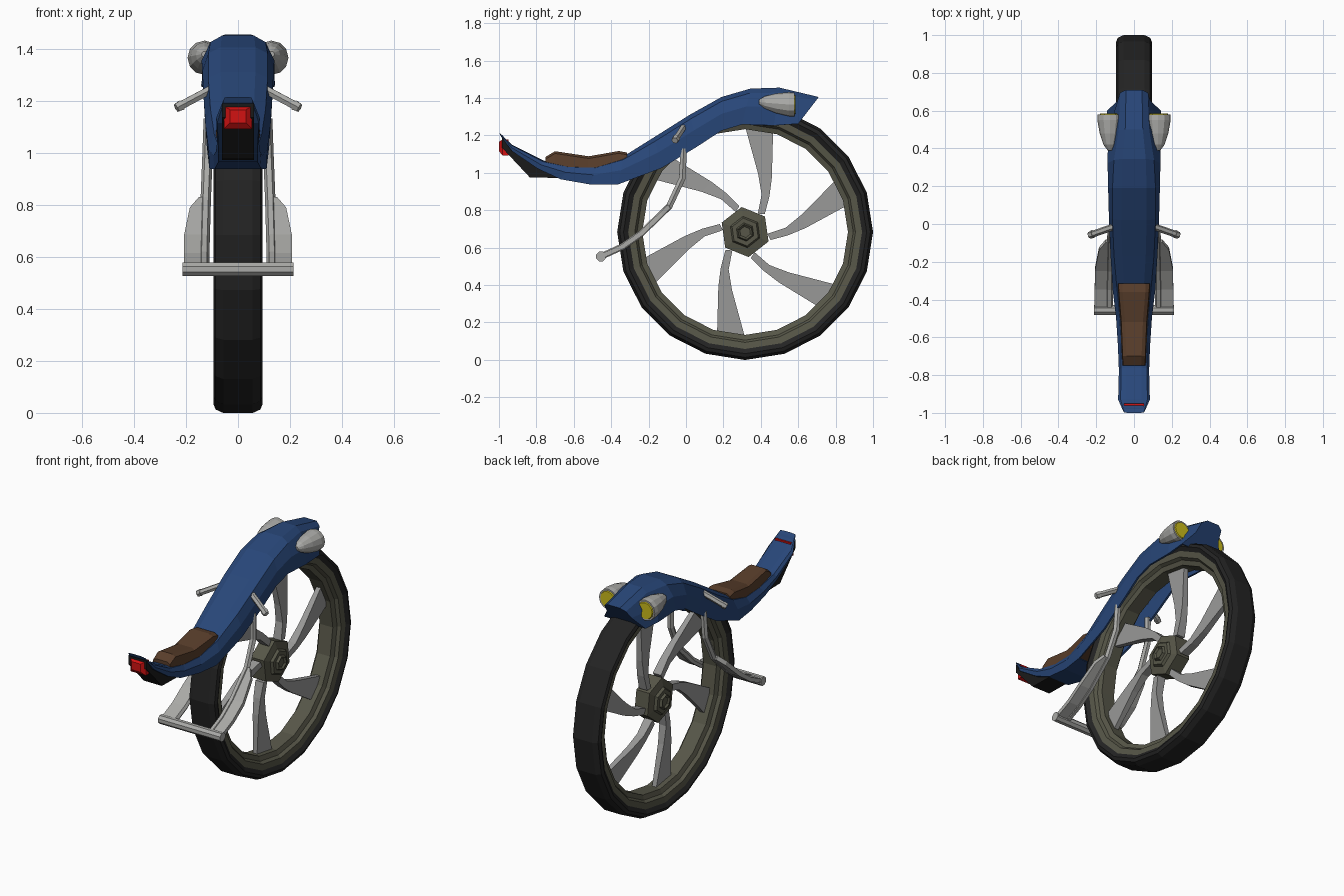
import bpy, bmesh, math
from mathutils import Vector

if "Cube" in bpy.data.objects:
    bpy.data.objects.remove(bpy.data.objects["Cube"])

COL = {
    "blue_paint": (0.021, 0.062, 0.19), "tyre_rubber": (0.017, 0.017, 0.017),
    "rim_bronze": (0.095, 0.094, 0.065), "light_metal": (0.40, 0.40, 0.385),
    "spoke_grey": (0.32, 0.32, 0.315), "brown_leather": (0.10, 0.048, 0.024),
    "red_lamp": (0.65, 0.006, 0.006), "yellow_lens": (0.60, 0.50, 0.012),
    "black_plastic": (0.010, 0.010, 0.010)}
MAT = {}
for n, c in COL.items():
    MAT[n] = bpy.data.materials.new(n)
    MAT[n].diffuse_color = (*c, 1)
CY, CZ = 0.316, 0.683  # wheel centre


def finish(name, bm, mat):
    bmesh.ops.recalc_face_normals(bm, faces=bm.faces)
    me = bpy.data.meshes.new(name)
    bm.to_mesh(me)
    bm.free()
    ob = bpy.data.objects.new(name, me)
    bpy.context.collection.objects.link(ob)
    me.materials.append(MAT[mat])
    return ob


def loft(name, rings, mat, wrap=False, caps=True, skip=None):
    """Bridge closed rings; skip(i, k) leaves a face out."""
    bm = bmesh.new()
    vs = [[bm.verts.new(p) for p in r] for r in rings]
    n = len(vs[0])
    for i in range(len(vs) if wrap else len(vs) - 1):
        a, b = vs[i], vs[(i + 1) % len(vs)]
        for k in range(n):
            if not (skip and skip(i, k)):
                bm.faces.new((a[k], a[(k + 1) % n], b[(k + 1) % n], b[k]))
    if caps and not wrap:
        bm.faces.new(vs[0])
        bm.faces.new(vs[-1])
    return finish(name, bm, mat)


def revolve(name, prof, n, mat, wrap=False, start=0):
    """Revolve (radius, x) profile about the wheel axle."""
    rings = []
    for r, x in prof:
        rings.append([(x, CY + r * math.cos(start + k * math.tau / n),
                       CZ + r * math.sin(start + k * math.tau / n)) for k in range(n)])
    return loft(name, rings, mat, wrap)


def tube(name, pts, radii, n, mat):
    pts = [Vector(p) for p in pts]
    rings = []
    for i, p in enumerate(pts):
        d = (pts[min(i + 1, len(pts) - 1)] - pts[max(i - 1, 0)]).normalized()
        u = d.cross(Vector((0, 0, 1)) if abs(d.z) < 0.9 and abs(d.x) > 0.9 else Vector((1, 0, 0)))
        u.normalize()
        v = d.cross(u)
        rings.append([p + radii[i] * (u * math.cos(a) + v * math.sin(a))
                      for a in [(k + 0.5) * math.tau / n for k in range(n)]])
    return loft(name, rings, mat)


# Wheel: tyre, rim and hexagonal hub
half = [(0.618, 0.075), (0.65, 0.094), (0.67, 0.086), (0.684, 0.055)]
revolve("tyre", half + [(r, -x) for r, x in reversed(half)], 20, "tyre_rubber", True)
half = [(0.55, 0.045), (0.578, 0.055), (0.59, 0.074), (0.63, 0.08)]
revolve("rim", half + [(r, -x) for r, x in reversed(half)], 20, "rim_bronze", True)
half = [(0.03, 0.075), (0.042, 0.085), (0.05, 0.07), (0.075, 0.07), (0.085, 0.055), (0.135, 0.045)]
revolve("wheel_hub", half + [(r, -x) for r, x in reversed(half)], 6, "rim_bronze",
        start=math.radians(38))

# Six curved spokes, thinner toward the rim
left = [(0.068, 0.098), (0.088, 0.20), (0.07, 0.31), (0.0, 0.565)]
right = [(0.105, 0.096), (0.13, 0.19), (0.143, 0.29), (0.15, 0.55)]
for s in range(6):
    c, d = math.cos(s * math.pi / 3), math.sin(s * math.pi / 3)
    rings = []
    for (a, b), t in zip(zip(left, right), (0.028, 0.024, 0.02, 0.014)):
        q = [(t, a), (t, b), (-t, b), (-t, a)]
        rings.append([(x, CY + p[0] * c - p[1] * d, CZ + p[0] * d + p[1] * c) for x, p in q])
    loft("spoke_%d" % (s + 1), rings, "spoke_grey")

# Body: stations (top y, top z, bottom y, bottom z, top half width, middle, bottom)
ST = [(-1.0, 1.215, -0.99, 1.195, 0.045, 0.055, 0.055),
      (-0.93, 1.15, -0.93, 1.115, 0.065, 0.084, 0.08),
      (-0.76, 1.065, -0.79, 1.02, 0.062, 0.08, 0.075),
      (-0.62, 1.04, -0.67, 0.965, 0.062, 0.085, 0.075),
      (-0.48, 1.04, -0.51, 0.937, 0.07, 0.095, 0.09),
      (-0.33, 1.09, -0.365, 0.937, 0.085, 0.113, 0.11),
      (-0.17, 1.19, -0.13, 1.025, 0.10, 0.125, 0.12),
      (0.02, 1.31, 0.06, 1.14, 0.108, 0.133, 0.128),
      (0.19, 1.405, 0.19, 1.225, 0.108, 0.137, 0.132),
      (0.345, 1.45, 0.30, 1.258, 0.10, 0.14, 0.135),
      (0.50, 1.455, 0.47, 1.253, 0.075, 0.137, 0.14),
      (0.71, 1.405, 0.60, 1.262, 0.068, 0.085, 0.142)]
rings = []
for ty, tz, by, bz, wt, wm, wb in ST:
    def at(f, w):
        return (w, ty + (by - ty) * f, tz + (bz - tz) * f)
    h = [at(0, wt * 0.62), at(0.13, wt + 0.006), at(0.5, wm), at(1, wb)]
    rings.append(h + [(-x, y, z) for x, y, z in reversed(h)])
# underside is open over the wheel
body = loft("body_shell", rings, "blue_paint", skip=lambda i, k: k == 3 and i >= 5)
sol = body.modifiers.new("wall", "SOLIDIFY")
sol.thickness = 0.012
sol.offset = -1

# Seat
seat = []
for y, z, zb, w in [(-0.75, 1.085, 1.03, 0.058), (-0.70, 1.115, 1.02, 0.06),
                    (-0.52, 1.088, 1.01, 0.067), (-0.36, 1.116, 1.04, 0.08),
                    (-0.315, 1.108, 1.06, 0.082)]:
    seat.append([(w + 0.006, y, zb), (w, y, z - 0.012), (w - 0.02, y, z),
                 (0.02 - w, y, z), (-w, y, z - 0.012), (-w - 0.006, y, zb)])
loft("seat", seat, "brown_leather")

# Black tail underside
prof = [(-0.985, 1.19), (-0.985, 1.135), (-0.835, 0.975), (-0.67, 0.972), (-0.72, 1.03), (-0.92, 1.13)]
loft("tail_underside", [[(x, y, z) for y, z in prof] for x in (-0.062, 0.062)], "black_plastic")


# Tail lamp
def rect(y, w, z0, z1):
    return [(-w, y, z0), (w, y, z0), (w, y, z1), (-w, y, z1)]


loft("tail_lamp", [rect(-0.95, 0.053, 1.092, 1.178), rect(-0.98, 0.053, 1.092, 1.178),
                   rect(-1.0, 0.03, 1.115, 1.165)], "red_lamp")

# Cross foot bar
tube("foot_bar", [(-0.213, -0.455, 0.552), (0.213, -0.455, 0.552)], [0.028] * 2, 8, "light_metal")

PATH = [(-0.012, 1.13), (-0.02, 0.97), (-0.09, 0.82), (-0.24, 0.675), (-0.34, 0.605), (-0.455, 0.552)]
for side, s in (("left", -1), ("right", 1)):
    # Curved support arm
    xs = (0.112, 0.118, 0.124, 0.128, 0.13, 0.13)
    tube(side + "_support_arm", [(s * x, y, z) for x, (y, z) in zip(xs, PATH)],
         [0.02] * 6, 6, "light_metal")
    # Outer foot plate following the arm
    plate = []
    for (y, z), w in zip([PATH[2], (-0.13, 0.78), PATH[3], PATH[4], PATH[5]],
                         (0.15, 0.185, 0.207, 0.208, 0.208)):
        plate.append([(s * 0.12, y - 0.008, z + 0.01), (s * w, y - 0.008, z + 0.01),
                      (s * w, y + 0.008, z - 0.01), (s * 0.12, y + 0.008, z - 0.01)])
    loft(side + "_foot_plate", plate, "light_metal")
    # Handle with thicker grip
    a, b = Vector((s * 0.10, -0.012, 1.245)), Vector((s * 0.237, -0.06, 1.172))
    tube(side + "_handle", [a, a.lerp(b, 0.85), a.lerp(b, 0.85), b],
         [0.018, 0.018, 0.022, 0.018], 6, "light_metal")
    # Bullet headlamp and lens
    rings = []
    for y, r, z in [(0.39, 0.012, 1.378), (0.42, 0.034, 1.375), (0.48, 0.054, 1.37),
                    (0.55, 0.066, 1.365), (0.58, 0.064, 1.364)]:
        rings.append([(s * 0.128 + r * math.cos(t), y, z + r * math.sin(t))
                      for t in [k * math.tau / 12 for k in range(12)]])
    loft(side + "_headlamp", rings, "light_metal")
    loft(side + "_headlamp_lens",
         [[(s * 0.128 + r * math.cos(k * math.tau / 12), y, 1.364 + r * math.sin(k * math.tau / 12))
           for k in range(12)] for y, r in ((0.578, 0.055), (0.586, 0.05))], "yellow_lens")

for m in bpy.data.materials:
    if m.users and not m.is_grease_pencil:
        m.use_nodes = True
        m.node_tree.nodes["Principled BSDF"].inputs["Base Color"].default_value = m.diffuse_color
